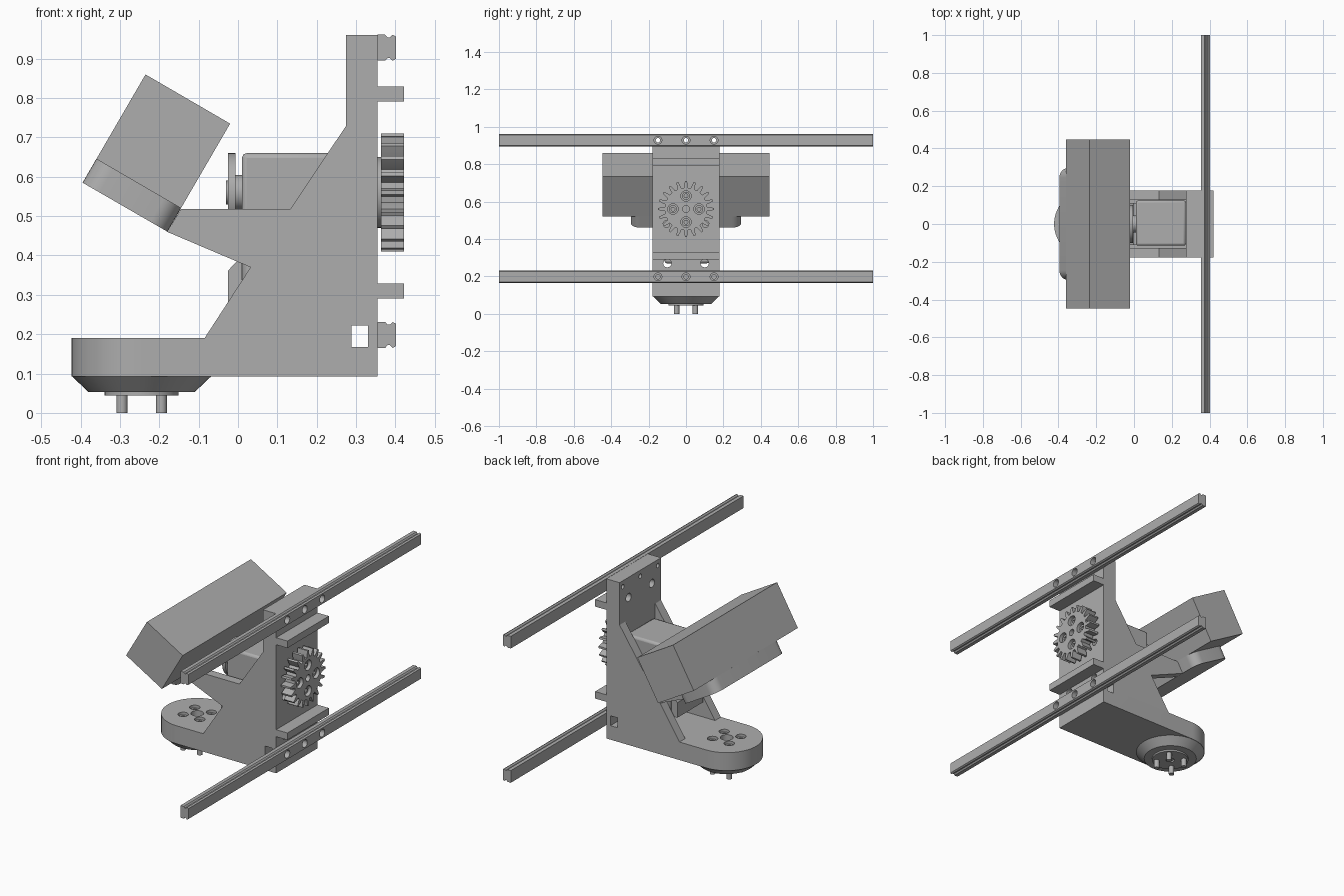
import bpy, bmesh, math
from mathutils import Vector

if "Cube" in bpy.data.objects:
    bpy.data.objects.remove(bpy.data.objects["Cube"])

GREY = (0.42, 0.42, 0.42, 1)
mat = bpy.data.materials.new("plain grey")
mat.use_nodes = True
mat.diffuse_color = GREY
mat.node_tree.nodes["Principled BSDF"].inputs["Base Color"].default_value = GREY

# Which 3D axes the two profile coordinates and the extrusion follow
PLACE = {"x": lambda u, v, w: (w, u, v),
         "y": lambda u, v, w: (u, w, v),
         "z": lambda u, v, w: (u, v, w)}


def loft(name, rings, axis):
    """Skin a stack of (outline, offset) rings along an axis and cap it."""
    bm = bmesh.new()
    loops = [[bm.verts.new(PLACE[axis](u, v, w)) for u, v in pts] for pts, w in rings]
    n = len(loops[0])
    for a, b in zip(loops, loops[1:]):
        for i in range(n):
            bm.faces.new((a[i], a[(i + 1) % n], b[(i + 1) % n], b[i]))
    bm.faces.new(loops[0])
    bm.faces.new(loops[-1])
    bmesh.ops.recalc_face_normals(bm, faces=bm.faces)
    me = bpy.data.meshes.new(name)
    bm.to_mesh(me)
    bm.free()
    me.materials.append(mat)
    ob = bpy.data.objects.new(name, me)
    bpy.context.collection.objects.link(ob)
    return ob


def prism(name, pts, axis, lo, hi):
    return loft(name, [(pts, lo), (pts, hi)], axis)


def circle(r, cu=0, cv=0, n=32):
    return [(cu + r * math.cos(math.tau * i / n), cv + r * math.sin(math.tau * i / n))
            for i in range(n)]


def rect(u0, u1, v0, v1):
    return [(u0, v0), (u1, v0), (u1, v1), (u0, v1)]


def disc(name, axis, r, cu, cv, lo, hi, n=32):
    return prism(name, circle(r, cu, cv, n), axis, lo, hi)


def select(ob):
    bpy.ops.object.select_all(action="DESELECT")
    ob.select_set(True)
    bpy.context.view_layer.objects.active = ob


def cut(ob, cutters):
    for c in cutters:
        m = ob.modifiers.new("cut", "BOOLEAN")
        m.operation, m.solver, m.object = "DIFFERENCE", "EXACT", c
        select(ob)
        bpy.ops.object.modifier_apply(modifier=m.name)
        bpy.data.objects.remove(c)


def hole(axis, r, cu, cv, lo, hi):
    return disc("cutter", axis, r, cu, cv, lo, hi, 20)


def slot():
    return prism("cutter", rect(0.288, 0.33, 0.168, 0.222), "y", -0.3, 0.3)


HALF = 0.178          # half width of the bracket
INNER = 0.128         # half width between its side plates
WHEEL_X = -0.245      # centre of the lower pivot
AXIS_Z = 0.56         # height of the gear shaft
DIAG = [(a, b) for a in (-0.05, 0.05) for b in (-0.05, 0.05)]
CROSS = [(0.07, 0), (-0.07, 0), (0, 0.07), (0, -0.07)]

# Bracket foot with a rounded end and counterbored screw holes
arc = [(WHEEL_X + HALF * math.cos(t), HALF * math.sin(t))
       for t in (math.pi / 2 + math.pi * i / 32 for i in range(33))]
foot = prism("foot", arc + [(0.354, -HALF), (0.354, HALF)], "z", 0.092, 0.19)
cut(foot, [hole("z", 0.026, WHEEL_X + a, b, 0.15, 0.3) for a, b in DIAG]
    + [hole("z", 0.032, WHEEL_X, 0, 0.12, 0.3), slot()])

# Bracket back wall
wall = prism("back_wall", rect(0.275, 0.354, 0.19, 0.96), "y", -HALF, HALF)
cut(wall, [slot()]
    + [hole("x", 0.022, y, 0.27, 0.2, 0.4) for y in (-0.1, 0.1)]
    + [hole("x", 0.022, y, 0.85, 0.2, 0.34) for y in (-0.1, 0.1)]
    + [hole("x", 0.018, y, 0.48, 0.32, 0.4) for y in (-0.105, 0.105)]
    + [hole("x", 0.012, y, 0.928, 0.2, 0.4) for y in (-0.15, 0, 0.15)])

# Side plates with an arm that carries the tilted box
plate = [(0.275, 0.19), (0.275, 0.73), (0.133, 0.518), (-0.145, 0.518),
         (-0.18, 0.46), (0.032, 0.37), (-0.085, 0.19)]
for side, s in (("left", 1), ("right", -1)):
    prism("side_plate_" + side, plate, "y", s * INNER, s * HALF)

# Tilted box, and the narrower rounded slab below it
prism("tilted_box", [(-0.36, 0.645), (-0.235, 0.86), (-0.02, 0.735), (-0.145, 0.52)],
      "y", -0.447, 0.447)
R, L, W = 0.05, 0.249, 0.295
slab_pts = []
for k, (cu, cv) in enumerate([(L - R, W - R), (R, W - R), (R, R - W), (L - R, R - W)]):
    for i in range(9):
        t = math.pi / 2 * (k + i / 8)
        slab_pts.append((cu + R * math.cos(t), cv + R * math.sin(t)))
slab = prism("box_slab", slab_pts, "z", 0, 0.07)
slab.location = (-0.395, 0, 0.585)
slab.rotation_euler = (0, math.radians(30), 0)

# Motor between the side plates
motor = prism("motor", rect(-0.115, 0.125, 0.27, 0.66), "x", 0.01, 0.275)
select(motor)
bev = motor.modifiers.new("bevel", "BEVEL")
bev.width, bev.segments = 0.012, 2
prism("motor_cap", [(0.01, 0.28), (-0.025, 0.28), (-0.025, 0.362), (-0.003, 0.385),
                    (0.01, 0.385)], "y", -0.11, 0.11)
disc("rear_hub", "x", 0.045, 0, AXIS_Z, -0.006, 0.01)
horn = disc("rear_horn", "x", 0.1, 0, AXIS_Z, -0.026, -0.006, 48)
cut(horn, [hole("x", 0.014, a, AXIS_Z + b, -0.1, 0.1) for a, b in CROSS])
disc("rear_bolt", "x", 0.03, 0, AXIS_Z, -0.031, -0.026)

# Drive gear and its hub
TEETH = 20
gear_pts = []
for i in range(TEETH):
    for f, r in ((-0.29, 0.114), (-0.23, 0.128), (-0.11, 0.15),
                 (0.11, 0.15), (0.23, 0.128), (0.29, 0.114)):
        t = math.tau * (i + f) / TEETH + math.pi / 2
        gear_pts.append((r * math.cos(t), AXIS_Z + r * math.sin(t)))
gear = prism("drive_gear", gear_pts, "x", 0.363, 0.422)
cut(gear, [hole("x", 0.028, a, AXIS_Z + b, 0.385, 0.5) for a, b in CROSS]
    + [hole("x", 0.018, 0, AXIS_Z, 0.3, 0.5)])
disc("gear_hub", "x", 0.09, 0, AXIS_Z, 0.354, 0.363)


def screw(name, axis, cu, cv, lo, hi):
    """Round screw head with a hexagonal socket in its high end."""
    head = disc(name, axis, 0.021, cu, cv, lo, hi, 20)
    cut(head, [disc("cutter", axis, 0.011, cu, cv, hi - 0.012, hi + 0.02, 6)])


for i, (a, b) in enumerate(CROSS):
    screw(f"gear_screw_{i}", "x", a, AXIS_Z + b, 0.385, 0.408)
for i, (a, b) in enumerate(DIAG):
    screw(f"foot_screw_{i}", "z", WHEEL_X + a, b, 0.15, 0.178)
    disc(f"foot_pin_{i}", "z", 0.014, WHEEL_X + a, b, 0, 0.05, 20)

# Lower pivot: tapered ring and thin flange
loft("pivot_cone", [(circle(0.135, WHEEL_X, 0, 48), 0.053),
                    (circle(0.176, WHEEL_X, 0, 48), 0.092)], "z")
flange = disc("pivot_flange", "z", 0.094, WHEEL_X, 0, 0.044, 0.053, 48)
cut(flange, [hole("z", 0.022, WHEEL_X, 0, 0, 0.1)])

# Two long grooved rails, each beside a short guide strip
for name, z, strip in (("lower", 0.198, 0.31), ("upper", 0.928, 0.81)):
    half = [(0.354, 0.033), (0.374, 0.033), (0.38, 0.026), (0.386, 0.026),
            (0.393, 0.033), (0.402, 0.028), (0.402, 0.02)]
    outline = [(x, z + h) for x, h in half] + [(x, z - h) for x, h in reversed(half)]
    rail = prism(name + "_rail", outline, "y", -1, 1)
    cut(rail, [hole("x", 0.021, y, z, 0.375, 0.5) for y in (-0.15, 0, 0.15)]
        + [hole("x", 0.012, y, z, 0.3, 0.5) for y in (-0.15, 0, 0.15)])
    prism(name + "_guide_strip", rect(0.354, 0.422, strip - 0.019, strip + 0.019),
          "y", -HALF, HALF)

# Smooth the round surfaces and keep hard edges crisp
for ob in list(bpy.context.scene.objects):
    if ob.type == "MESH":
        select(ob)
        bpy.ops.object.shade_smooth_by_angle(angle=math.radians(30))
